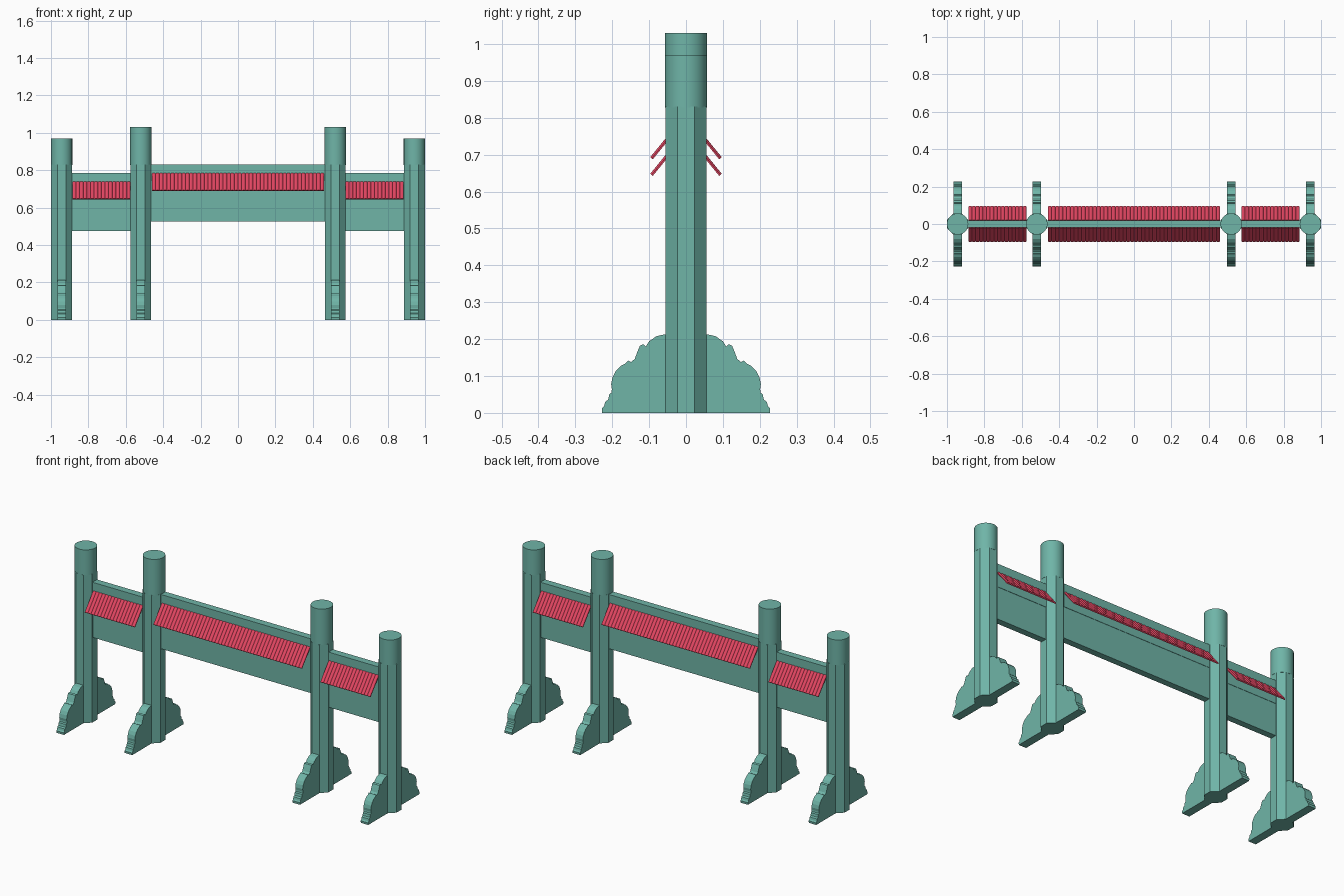
import bpy, bmesh, math

if "Cube" in bpy.data.objects:
    bpy.data.objects.remove(bpy.data.objects["Cube"])


def material(name, color):
    m = bpy.data.materials.new(name)
    m.diffuse_color = color
    m.use_nodes = True
    m.node_tree.nodes["Principled BSDF"].inputs["Base Color"].default_value = m.diffuse_color
    return m


TEAL = material("teal_paint", (0.16, 0.46, 0.39, 1))
RED = material("red_tile", (0.76, 0.06, 0.12, 1))


def finish(name, bm, mat):
    bmesh.ops.recalc_face_normals(bm, faces=bm.faces)
    me = bpy.data.meshes.new(name)
    bm.to_mesh(me)
    bm.free()
    me.materials.append(mat)
    ob = bpy.data.objects.new(name, me)
    bpy.context.collection.objects.link(ob)
    return ob


def prism(name, profile, direction, mat):
    """Extrude a closed 3D outline along a direction."""
    bm = bmesh.new()
    a = [bm.verts.new(p) for p in profile]
    b = [bm.verts.new([p[i] + direction[i] for i in range(3)]) for p in profile]
    bm.faces.new(a)
    bm.faces.new(b[::-1])
    n = len(a)
    for i in range(n):
        bm.faces.new((a[i], a[(i + 1) % n], b[(i + 1) % n], b[i]))
    return finish(name, bm, mat)


def box(name, x0, x1, y0, y1, z0, z1, mat):
    return prism(name, [(x0, y0, z0), (x1, y0, z0), (x1, y1, z0), (x0, y1, z0)],
                 (0, 0, z1 - z0), mat)


def column(name, x, radius, sides, z0, z1, offset=0.0):
    ring = [(x + radius * math.cos(offset + math.tau * i / sides),
             radius * math.sin(offset + math.tau * i / sides), z0) for i in range(sides)]
    return prism(name, ring, (0, 0, z1 - z0), TEAL)


# Half outline of the cloud-shaped foot (y, z)
FOOT = [(0.227, 0), (0.228, 0.012), (0.222, 0.018), (0.219, 0.03), (0.211, 0.036),
        (0.208, 0.05), (0.202, 0.055), (0.201, 0.064), (0.203, 0.078), (0.199, 0.097),
        (0.19, 0.114), (0.176, 0.128), (0.164, 0.134), (0.157, 0.142), (0.149, 0.138),
        (0.139, 0.146), (0.132, 0.165), (0.125, 0.182), (0.116, 0.186), (0.109, 0.18),
        (0.1, 0.194), (0.08, 0.208), (0.057, 0.213)]


def post(label, x, height):
    # Octagonal shaft with a round head
    column(label + "_shaft", x, 0.0555 / math.cos(math.pi / 8), 8, 0, 0.83, math.pi / 8)
    head = column(label + "_head", x, 0.057, 40, 0.828, height)
    bpy.ops.object.select_all(action='DESELECT')
    head.select_set(True)
    bpy.context.view_layer.objects.active = head
    bpy.ops.object.shade_smooth_by_angle(angle=math.radians(30))
    # Scalloped foot board, front and back
    outline = FOOT + [(-y, z) for y, z in reversed(FOOT)]
    prism(label + "_foot", [(x - 0.023, y, z) for y, z in outline], (0.046, 0, 0), TEAL)


def roof(name, x0, x1, top, side):
    # Ribbed tile strip sloping down and away from the panel
    ribs = round((x1 - x0) / 0.02)
    step = (x1 - x0) / ribs
    rib = [(0, 0), (0.2, 0.0035), (0.5, 0.005), (0.8, 0.0035)]
    section = [(x0 + (i + u) * step, h) for i in range(ribs) for u, h in rib]
    section += [(x1, 0), (x1, -0.004), (x0, -0.004)]
    run, drop = 0.075, 0.092
    length = math.hypot(run, drop)
    ny, nz = drop / length, run / length
    outline = [(x, side * (0.018 + h * ny), top - 0.003 + h * nz) for x, h in section]
    prism(name, outline, (0, side * run, -drop), RED)


def bay(label, x0, x1, z0, z1, inset):
    # Lower board, slightly thicker upper board, and a tile strip on each face
    split = z1 - 0.13
    box(label + "_lower_board", x0, x1, -0.018, 0.018, z0, split, TEAL)
    box(label + "_upper_board", x0, x1, -0.02, 0.02, split, z1, TEAL)
    for face, side in (("front", -1), ("back", 1)):
        roof(f"{label}_{face}_tiles", x0 + inset, x1 - inset, z1 - 0.045, side)


# Centre bay and its mirrored neighbours
bay("centre", -0.47, 0.47, 0.525, 0.83, 0.01)
bay("left", -0.89, -0.57, 0.475, 0.785, 0.005)
bay("right", 0.57, 0.89, 0.475, 0.785, 0.005)

# Four posts
for label, s in (("left", -1), ("right", 1)):
    post(label + "_inner_post", s * 0.52, 1.03)
    post(label + "_outer_post", s * 0.943, 0.97)
